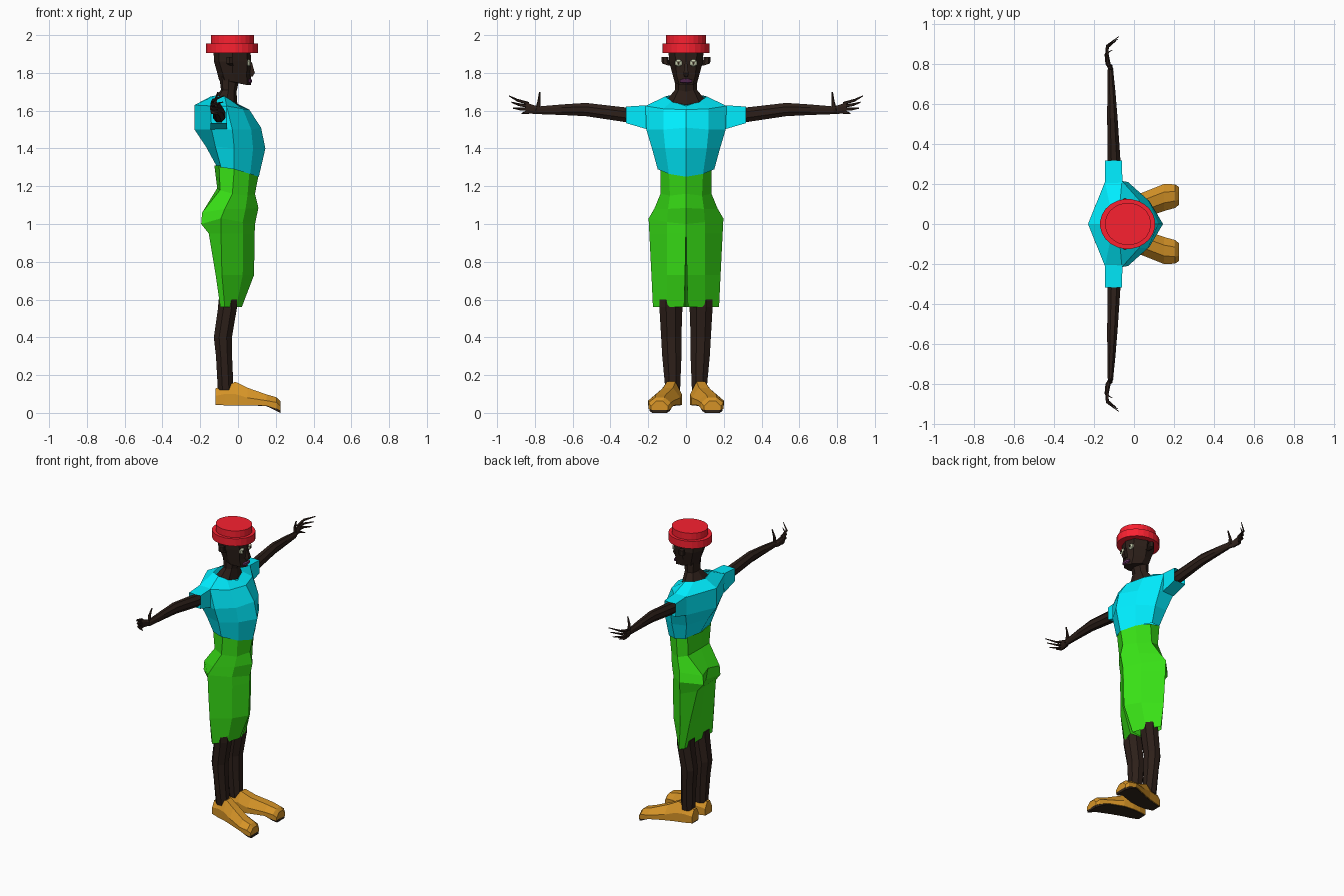
import bpy, bmesh, math


def material(name, rgb):
    m = bpy.data.materials.new(name)
    m.diffuse_color = (*rgb, 1)
    return m


SKIN = material("skin", (0.026, 0.014, 0.010))
RED = material("hat_red", (0.95, 0.015, 0.03))
CYAN = material("shirt_cyan", (0.0, 0.85, 1.0))
GREEN = material("shorts_green", (0.04, 0.75, 0.008))
TAN = material("shoe_tan", (0.66, 0.29, 0.02))
DARK = material("sole_dark", (0.03, 0.018, 0.01))
EYE = material("eye_pale", (0.6, 0.65, 0.45))
LIP = material("lip_purple", (0.13, 0.03, 0.12))


def loft(name, rings, mat, caps=(True, True), mirror=False):
    """Skin equal-sized closed rings; optionally mirror across y."""
    bm = bmesh.new()
    vs = [[bm.verts.new(p) for p in r] for r in rings]
    n = len(vs[0])
    for a, b in zip(vs, vs[1:]):
        for i in range(n):
            bm.faces.new((a[i], a[(i + 1) % n], b[(i + 1) % n], b[i]))
    for on, r in zip(caps, (vs[0], vs[-1])):
        if on:
            bm.faces.new(r)
    bmesh.ops.recalc_face_normals(bm, faces=bm.faces)
    me = bpy.data.meshes.new(name)
    bm.to_mesh(me)
    bm.free()
    me.materials.append(mat)
    ob = bpy.data.objects.new(name, me)
    bpy.context.collection.objects.link(ob)
    if mirror:
        mod = ob.modifiers.new("Mirror", 'MIRROR')
        mod.use_axis = (False, True, False)
        mod.use_mirror_merge = False
    return ob


def whole(half):
    """Half outline, front to back, completed on the other side."""
    return half + [(x, -y, z) for x, y, z in reversed(half) if y > 0]


def tube(name, axis, sections, n, mat, mirror=True, caps=(True, True)):
    """Sections: centre x, y, z and two radii across the axis."""
    rings = []
    for x, y, z, a, b in sections:
        ring = []
        for i in range(n):
            t = math.tau * (i + 0.5) / n
            u, v = a * math.cos(t), b * math.sin(t)
            ring.append((x + u, y, z + v) if axis == 'y' else (x + u, y + v, z))
        rings.append(ring)
    return loft(name, rings, mat, caps, mirror)


def ball(name, c, s, mat, mirror=True):
    k = (-0.95, -0.5, 0.5, 0.95)
    return tube(name, 'z', [(c[0], c[1], c[2] + s[2] * h, s[0] * math.sqrt(1 - h * h),
                s[1] * math.sqrt(1 - h * h)) for h in k], 8, mat, mirror)


# Hat
tube("hat_brim", 'z', [(-0.032, 0, z, 0.138, 0.125) for z in (1.905, 1.955)], 24, RED, False)
tube("hat_crown", 'z', [(-0.03, 0, z, 0.115, 0.106) for z in (1.95, 2.0)], 24, RED, False)

# Head and neck
loft("head", [whole(r) for r in (
    [(0.065, 0, 1.93), (0.045, 0.06, 1.93), (-0.03, 0.093, 1.93), (-0.1, 0.07, 1.93), (-0.13, 0, 1.93)],
    [(0.07, 0, 1.86), (0.05, 0.055, 1.86), (-0.03, 0.09, 1.86), (-0.1, 0.07, 1.86), (-0.127, 0, 1.86)],
    [(0.068, 0, 1.79), (0.045, 0.05, 1.79), (-0.03, 0.073, 1.8), (-0.085, 0.06, 1.81), (-0.11, 0, 1.8)],
    [(0.07, 0, 1.735), (0.05, 0.035, 1.735), (-0.01, 0.06, 1.75), (-0.07, 0.05, 1.76), (-0.1, 0, 1.76)],
)], SKIN)
loft("neck", [whole(r) for r in (
    [(0.005, 0, 1.76), (-0.01, 0.04, 1.77), (-0.05, 0.056, 1.78), (-0.085, 0.04, 1.79), (-0.1, 0, 1.79)],
    [(-0.008, 0, 1.70), (-0.02, 0.04, 1.71), (-0.05, 0.058, 1.71), (-0.08, 0.04, 1.71), (-0.09, 0, 1.71)],
    [(-0.003, 0, 1.63), (-0.02, 0.07, 1.645), (-0.06, 0.1, 1.66), (-0.11, 0.08, 1.66), (-0.13, 0, 1.66)],
)], SKIN, (False, False))
tube("nose", 'z', [(0.068, 0, 1.855, 0.008, 0.008), (0.072, 0, 1.80, 0.024, 0.018),
                   (0.066, 0, 1.782, 0.018, 0.016)], 4, SKIN, False)
tube("ear", 'z', [(-0.035, 0.085, 1.84, 0.012, 0.012), (-0.045, 0.108, 1.85, 0.02, 0.02),
                  (-0.045, 0.112, 1.885, 0.018, 0.018)], 6, SKIN)
ball("eye", (0.057, 0.04, 1.852), (0.013, 0.024, 0.019), EYE)
ball("pupil", (0.068, 0.04, 1.852), (0.004, 0.007, 0.008), DARK)
ball("lips", (0.062, 0, 1.757), (0.014, 0.04, 0.013), LIP, False)

# Shirt, lofted from hem to neckline
loft("shirt", [whole(r) for r in (
    [(0.11, 0, 1.25), (0.065, 0.09, 1.265), (-0.02, 0.15, 1.29), (-0.09, 0.135, 1.3), (-0.11, 0, 1.30)],
    [(0.145, 0, 1.40), (0.08, 0.11, 1.40), (-0.02, 0.18, 1.40), (-0.12, 0.165, 1.41), (-0.17, 0, 1.41)],
    [(0.122, 0, 1.51), (0.07, 0.12, 1.50), (-0.03, 0.21, 1.50), (-0.14, 0.205, 1.50), (-0.23, 0, 1.50)],
    [(0.06, 0, 1.605), (0.025, 0.12, 1.61), (-0.06, 0.215, 1.625), (-0.145, 0.21, 1.625), (-0.23, 0, 1.63)],
    [(0.0, 0, 1.625), (-0.03, 0.075, 1.65), (-0.07, 0.11, 1.675), (-0.12, 0.09, 1.68), (-0.145, 0, 1.675),
     ])], CYAN, (False, False))
# Boxy open sleeves
tube("sleeve", 'y', [(-0.102, 0.205, 1.565, 0.062, 0.09), (-0.102, 0.318, 1.578, 0.06, 0.062)],
     4, CYAN, True, (False, False))

# Arms and hands
tube("arm", 'y', [(-0.1, 0.28, 1.577, 0.036, 0.042), (-0.1, 0.318, 1.578, 0.035, 0.042),
                  (-0.108, 0.53, 1.606, 0.028, 0.038), (-0.113, 0.66, 1.605, 0.022, 0.03),
                  (-0.118, 0.78, 1.602, 0.014, 0.022), (-0.13, 0.80, 1.605, 0.014, 0.024),
                  (-0.137, 0.85, 1.615, 0.011, 0.031)], 8, SKIN, True, (False, True))
tube("thumb", 'z', [(-0.118, 0.785, 1.60, 0.012, 0.016), (-0.12, 0.778, 1.65, 0.009, 0.009),
                    (-0.105, 0.774, 1.70, 0.004, 0.004)], 5, SKIN)
for i, (tip_y, tip_z, tip_x) in enumerate(
        ((0.87, 1.585, -0.105), (0.915, 1.613, -0.09), (0.925, 1.645, -0.08), (0.937, 1.678, -0.075))):
    base_z = 1.592 + 0.015 * i
    mid_y, mid_z = 0.84 + (tip_y - 0.84) * 0.55, base_z + (tip_z - base_z) * 0.45
    tube(f"finger_{i + 1}", 'y', [(-0.137, 0.83, base_z, 0.009, 0.009),
                                  (-0.132, mid_y, mid_z, 0.008, 0.008),
                                  (tip_x, tip_y, tip_z, 0.003, 0.003)], 5, SKIN)

# Shorts: waist and hips, then one leg mirrored; fronts taper to a central ridge
hip = [(0.09, 0, 1.0), (0.025, 0.1, 1.01), (-0.09, 0.198, 1.03), (-0.195, 0.09, 1.0), (-0.15, 0, 0.99)]
loft("shorts_hips", [whole(r) for r in (
    [(0.108, 0, 1.255), (0.06, 0.09, 1.27), (-0.02, 0.134, 1.29), (-0.1, 0.125, 1.31), (-0.125, 0, 1.31)],
    [(0.09, 0, 1.16), (0.05, 0.085, 1.15), (-0.03, 0.135, 1.16), (-0.095, 0.115, 1.18), (-0.11, 0, 1.19)],
    [(0.108, 0, 1.085), (0.04, 0.095, 1.08), (-0.07, 0.168, 1.08), (-0.19, 0.09, 1.06), (-0.165, 0, 1.07)],
    hip)], GREEN, (False, False))
loft("shorts_leg", [
    hip,
    [(0.088, 0.001, 0.95), (0.027, 0.1, 0.95), (-0.09, 0.194, 0.95), (-0.155, 0.1, 0.95), (-0.14, 0, 0.94)],
    [(0.085, 0.005, 0.73), (0.025, 0.1, 0.73), (-0.085, 0.183, 0.73), (-0.118, 0.13, 0.73), (-0.115, 0, 0.73)],
    [(0.02, 0.01, 0.56), (-0.01, 0.1, 0.56), (-0.07, 0.175, 0.56), (-0.094, 0.15, 0.56), (-0.092, 0, 0.56)],
], GREEN, (False, False), True)

# Legs
tube("leg", 'z', [(-0.055, 0.08, 0.60, 0.053, 0.066), (-0.055, 0.08, 0.56, 0.054, 0.066),
                  (-0.08, 0.078, 0.40, 0.052, 0.058), (-0.074, 0.075, 0.30, 0.046, 0.055),
                  (-0.065, 0.07, 0.12, 0.045, 0.042)], 8, SKIN)


# Shoes: sections along x, turned outward, over a dark sole
def shoe_ring(x, y0, y1, base, side, top):
    w = (y1 - y0) * 0.3
    return [(x, y0, base), (x, y0, side), (x, y0 + w, top),
            (x, y1 - w, top), (x, y1, side), (x, y1, base)]


shoe = [(-0.12, 0.035, 0.105, 0.045, 0.09, 0.13), (-0.07, 0.024, 0.12, 0.042, 0.10, 0.135),
        (-0.015, 0.022, 0.135, 0.042, 0.10, 0.165), (0.05, 0.03, 0.16, 0.042, 0.08, 0.133),
        (0.15, 0.065, 0.2, 0.04, 0.065, 0.098), (0.205, 0.08, 0.198, 0.022, 0.055, 0.082),
        (0.224, 0.095, 0.185, 0.014, 0.035, 0.062)]
loft("shoe", [shoe_ring(*s) for s in shoe], TAN, (True, True), True)
loft("sole", [[(x, a + 0.006, z + 0.004), (x, b - 0.006, z + 0.004),
               (x, b - 0.006, z - d), (x, a + 0.006, z - d)]
              for (x, a, b, z, _, _), d in zip(shoe, (0.002, 0.002, 0.002, 0.002, 0.004, 0.012, 0.014))],
     DARK, (True, True), True)
